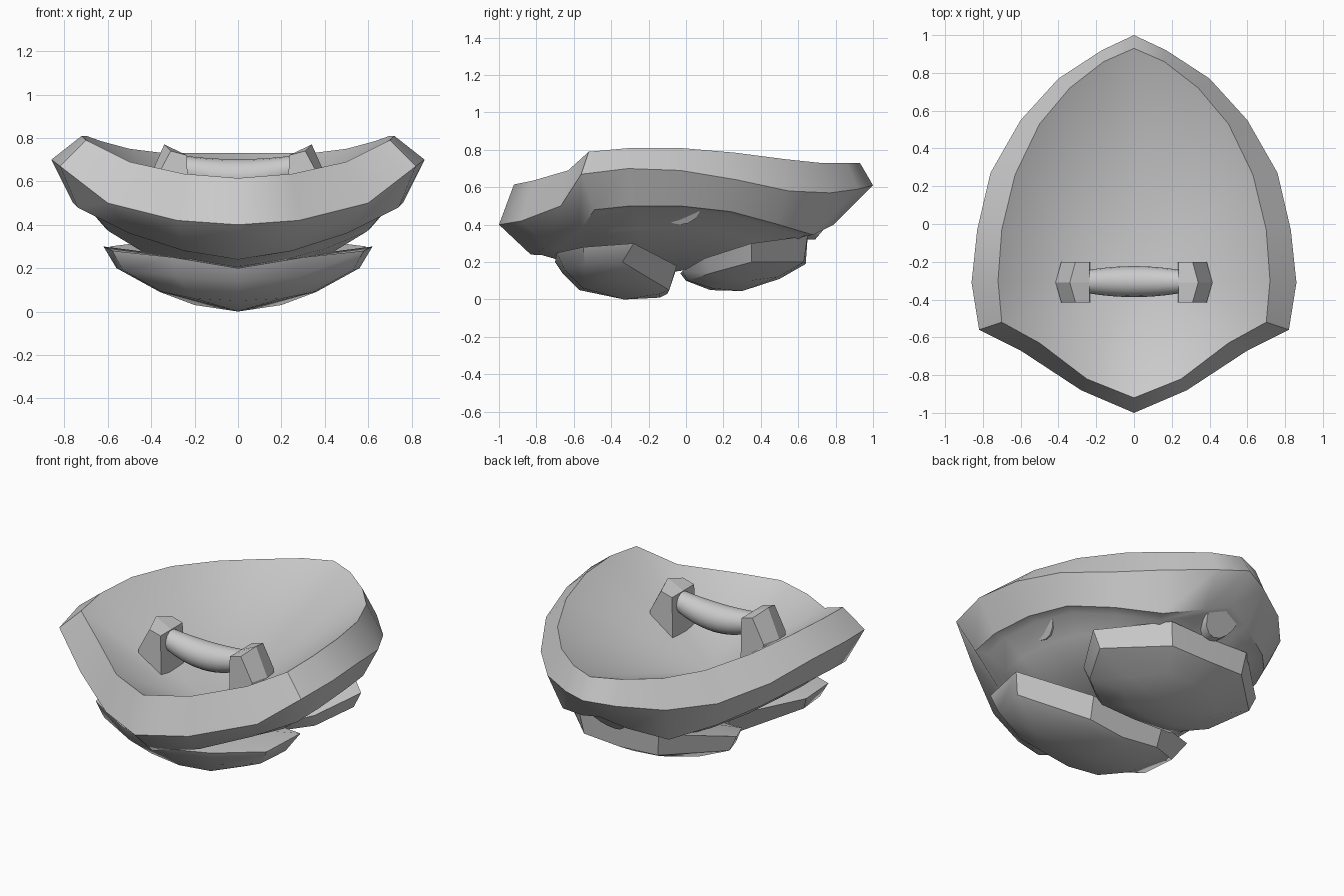
import bpy, math
from mathutils import Vector

if "Cube" in bpy.data.objects:
    bpy.data.objects.remove(bpy.data.objects["Cube"])


def full(half):
    """Mirror a half outline (both end points on x = 0) into a closed ring."""
    return [Vector(p) for p in half] + [Vector((-x, y, z)) for x, y, z in half[-2:0:-1]]


def shrink(ring, centre, s, sz):
    """Scale a ring towards a point, with a separate factor for height."""
    c = Vector(centre)
    return [Vector((c.x + (p.x - c.x) * s, c.y + (p.y - c.y) * s, c.z + (p.z - c.z) * sz)) for p in ring]


def loft(name, rings, start=None, end=None, angle=30):
    """Skin equal rings; close each end with a point (fan) or a flat face."""
    n = len(rings[0])
    verts = [p for r in rings for p in r]
    faces = [(k * n + i, k * n + (i + 1) % n, (k + 1) * n + (i + 1) % n, (k + 1) * n + i)
             for k in range(len(rings) - 1) for i in range(n)]
    for base, tip, flip in ((0, start, True), ((len(rings) - 1) * n, end, False)):
        if tip:
            verts.append(Vector(tip))
            t = len(verts) - 1
            caps = [(base + i, base + (i + 1) % n, t) for i in range(n)]
        else:
            caps = [tuple(range(base, base + n))]
        faces += [f[::-1] for f in caps] if flip else caps
    me = bpy.data.meshes.new(name)
    me.from_pydata(verts, [], faces)
    ob = bpy.data.objects.new(name, me)
    bpy.context.collection.objects.link(ob)
    bpy.ops.object.select_all(action='DESELECT')
    ob.select_set(True)
    bpy.context.view_layer.objects.active = ob
    bpy.ops.object.mode_set(mode='EDIT')
    bpy.ops.mesh.select_all(action='SELECT')
    bpy.ops.mesh.normals_make_consistent(inside=False)
    bpy.ops.object.mode_set(mode='OBJECT')
    if angle:
        bpy.ops.object.shade_smooth_by_angle(angle=math.radians(angle))
    return ob


# Main dish: top rim, widest edge, lower rim, recessed hull underneath
top = full([(0, .93, .73), (.16, .86, .73), (.34, .72, .73), (.5, .53, .75), (.63, .26, .785), (.7, -.03, .81),
            (.72, -.3, .81), (.7, -.52, .79), (.5, -.63, .69), (.25, -.82, .635), (0, -.92, .615)])
edge = full([(0, 1, .61), (.17, .92, .59), (.4, .77, .57), (.6, .55, .58), (.76, .27, .64), (.83, -.03, .69),
             (.86, -.31, .7), (.82, -.56, .67), (.6, -.67, .5), (.28, -.88, .42), (0, -1, .4)])
low = full([(0, .84, .45), (.15, .79, .4), (.36, .68, .345), (.54, .48, .405), (.68, .24, .47), (.74, -.03, .5),
            (.76, -.3, .5), (.74, -.49, .48), (.5, -.57, .36), (.25, -.74, .28), (0, -.83, .24)])
c = (0, -.05, .15)
loft("dish", [top, edge, low, shrink(low, c, .92, .96), shrink(low, c, .8, .66), shrink(low, c, .55, .32)],
     start=(0, -.25, .31), end=c, angle=48)

# Two overlapping armour plates below the dish
front = full([(0, -.05, .17), (.25, -.05, .18), (.62, -.28, .3), (.58, -.55, .28), (.3, -.69, .25), (0, -.7, .2)])
front_low = full([(0, -.1, .03), (.24, -.09, .05), (.56, -.34, .2), (.53, -.54, .19), (.28, -.65, .16), (0, -.66, .14)])
front_mid = full([(0, -.14, .01), (.2, -.14, .03), (.36, -.3, .09), (.35, -.45, .09), (.2, -.55, .06), (0, -.57, .05)])
loft("front_plate", [front, front_low, front_mid], start=(0, -.38, .22), end=(0, -.33, 0), angle=40)

back = full([(0, -.03, .14), (.25, -.02, .15), (.45, .1, .22), (.59, .35, .3), (.27, .65, .34), (0, .65, .33)])
back_low = full([(0, 0, .1), (.24, .01, .1), (.43, .13, .14), (.54, .35, .2), (.25, .63, .2), (0, .64, .19)])
back_mid = full([(0, .13, .05), (.16, .14, .06), (.27, .22, .085), (.32, .34, .1), (.17, .49, .12), (0, .5, .11)])
loft("back_plate", [back, back_low, back_mid], start=(0, .3, .25), end=(0, .3, .045), angle=40)

ring = [i * math.tau / 16 for i in range(16)]
for s, side in ((-1, "left"), (1, "right")):
    # Handle mounts: profile swept over three slices, bulging in the middle
    slices = []
    for y, d in ((-.415, 0), (-.31, .03), (-.2, 0)):
        slices.append([Vector((s * x, y, z)) for x, z in
                       ((.23, .44), (.235, .72), (.31 + d, .74 + d), (.385 + d, .6), (.385 + d, .44))])
    loft(side + "_handle_mount", slices, angle=0)
    # Round side pins under the rim, outer end slanted to follow the rim
    pin = [[Vector((s * (x + k * math.sin(a)), -.03 + .11 * math.cos(a), .505 + .105 * math.sin(a)))
            for a in ring] for x, k in ((.54, 0), (.675, .06))]
    loft(side + "_pin", pin)

# Matching pin under the back tip
loft("back_pin", [[Vector((.105 * math.cos(a), y + k * math.sin(a), .425 + .105 * math.sin(a))) for a in ring]
                  for y, k in ((.5, 0), (.78, .09))])

# Sagging grip bar, thicker in the middle
grip = []
for i in range(9):
    t = i / 4 - 1
    r = .062 + .02 * (1 - t * t)
    grip.append([Vector((.24 * t, -.305 + r * math.cos(a), .62 + .035 * t * t + r * math.sin(a))) for a in ring])
loft("grip", grip, angle=50)
